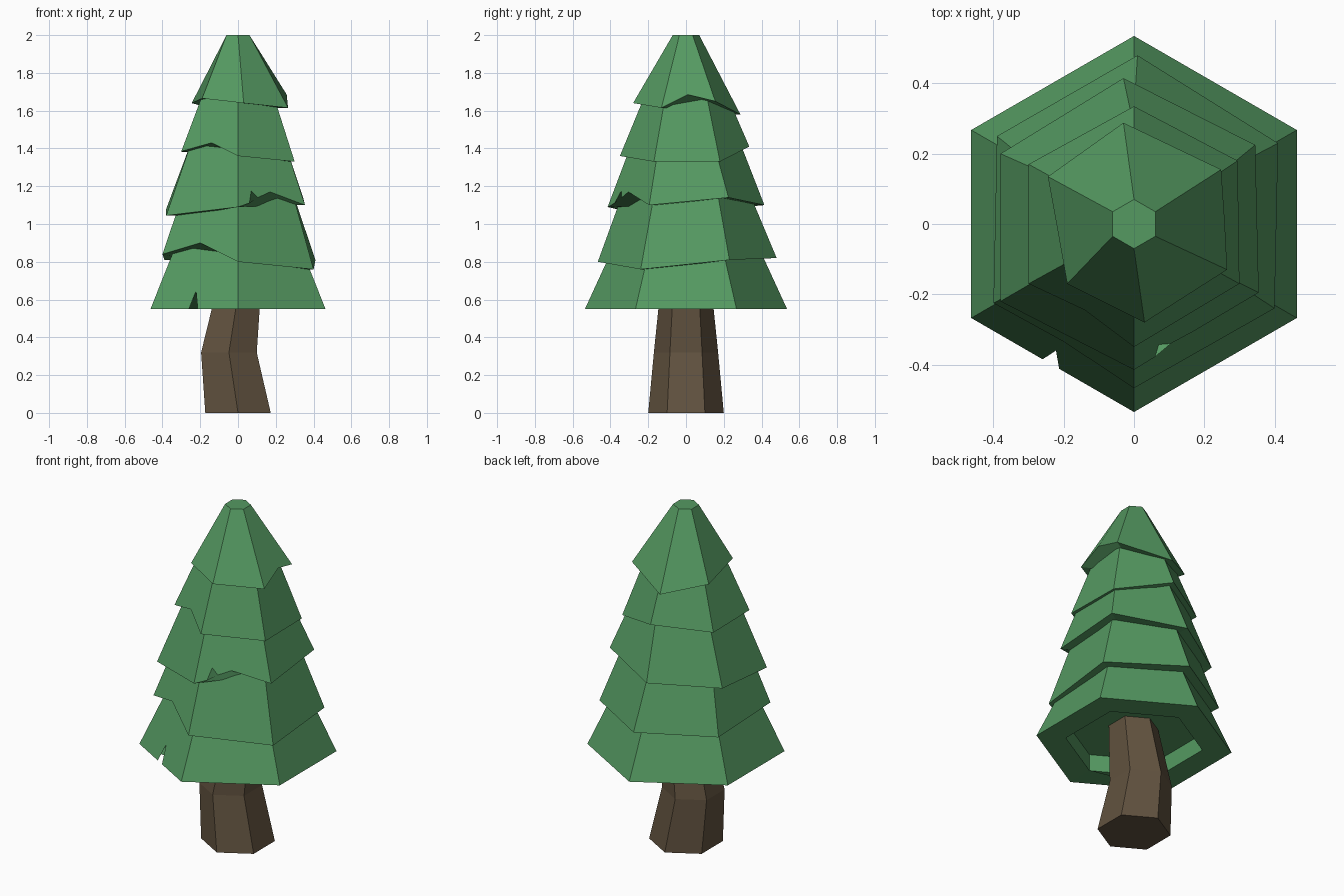
import bpy, bmesh, math

if "Cube" in bpy.data.objects:
    bpy.data.objects.remove(bpy.data.objects["Cube"])


def material(name, rgb):
    m = bpy.data.materials.new(name)
    m.diffuse_color = (*rgb, 1)
    m.use_nodes = True
    m.node_tree.nodes["Principled BSDF"].inputs["Base Color"].default_value = m.diffuse_color
    return m


GREEN = material("foliage_green", (0.09, 0.32, 0.12))
BROWN = material("bark_brown", (0.12, 0.085, 0.05))


def finish(bm, name, mat):
    bmesh.ops.recalc_face_normals(bm, faces=bm.faces)
    me = bpy.data.meshes.new(name)
    bm.to_mesh(me)
    bm.free()
    me.materials.append(mat)
    ob = bpy.data.objects.new(name, me)
    bpy.context.collection.objects.link(ob)


def hexagon(r, z, cx=0.0):
    # starts at the front corner and runs counter-clockwise
    return [(cx + r * math.sin(i * math.pi / 3), -r * math.cos(i * math.pi / 3), z)
            for i in range(6)]


def tier(name, corners, top_r, top_z, nicks={}, inset=0.7, depth=0.1):
    """Hexagonal skirt; nicks maps a side number to extra points along its hem."""
    bm = bmesh.new()

    def ring(pts):
        return [bm.verts.new(p) for p in pts]

    hem = ring(corners)
    top = ring(hexagon(top_r, top_z))
    rim = ring([(x * inset, y * inset, z) for x, y, z in corners])
    roof = ring([(x * inset, y * inset, z + depth) for x, y, z in corners])
    for i in range(6):
        j = (i + 1) % 6
        edge = [hem[i]] + ring(nicks.get(i, [])) + [hem[j]]
        bm.faces.new(edge + [top[j], top[i]])
        bm.faces.new(edge[::-1] + [rim[i], rim[j]])
        bm.faces.new([rim[i], rim[j], roof[j], roof[i]])
    bm.faces.new(top)
    bm.faces.new(roof)
    finish(bm, name, GREEN)


# Foliage skirts, bottom to top
tier("foliage_tier_1", hexagon(0.535, 0.55), 0.365, 0.92,
     {5: [(-0.26, -0.385, 0.55), (-0.222, -0.36, 0.645), (-0.213, -0.412, 0.55)]})

tier("foliage_tier_2",
     [(0, -0.467, 0.80), (0.40, -0.24, 0.76), (0.41, 0.23, 0.81),
      (0.01, 0.48, 0.82), (-0.39, 0.25, 0.81), (-0.40, -0.225, 0.84)],
     0.325, 1.19, {5: [(-0.20, -0.335, 0.90)]})

tier("foliage_tier_3",
     [(0, -0.415, 1.09), (0.355, -0.195, 1.10), (0.345, 0.225, 1.14),
      (-0.03, 0.415, 1.10), (-0.38, 0.20, 1.08), (-0.38, -0.22, 1.045)],
     0.275, 1.46,
     {0: [(0.06, -0.378, 1.11), (0.07, -0.343, 1.175), (0.105, -0.34, 1.14),
          (0.17, -0.305, 1.17)]})

tier("foliage_tier_4",
     [(0, -0.35, 1.36), (0.30, -0.17, 1.33), (0.295, 0.18, 1.33),
      (0, 0.335, 1.41), (-0.30, 0.17, 1.38), (-0.30, -0.17, 1.385)],
     0.21, 1.70, {5: [(-0.14, -0.245, 1.43)]})

tier("foliage_tier_5",
     [(0.03, -0.28, 1.64), (0.265, -0.13, 1.615), (0.248, 0.155, 1.65),
      (-0.03, 0.288, 1.58), (-0.245, 0.135, 1.64), (-0.19, -0.17, 1.665)],
     0.07, 2.0, {1: [(0.258, 0.01, 1.685)]})

# Bent trunk
bm = bmesh.new()
rings = [[bm.verts.new(p) for p in hexagon(r, z, cx)]
         for r, z, cx in [(0.20, 0, 0), (0.17, 0.32, -0.048), (0.135, 0.66, 0.005)]]
for a, b in zip(rings, rings[1:]):
    for i in range(6):
        j = (i + 1) % 6
        bm.faces.new([a[i], a[j], b[j], b[i]])
bm.faces.new(rings[0])
bm.faces.new(rings[-1])
finish(bm, "trunk", BROWN)
